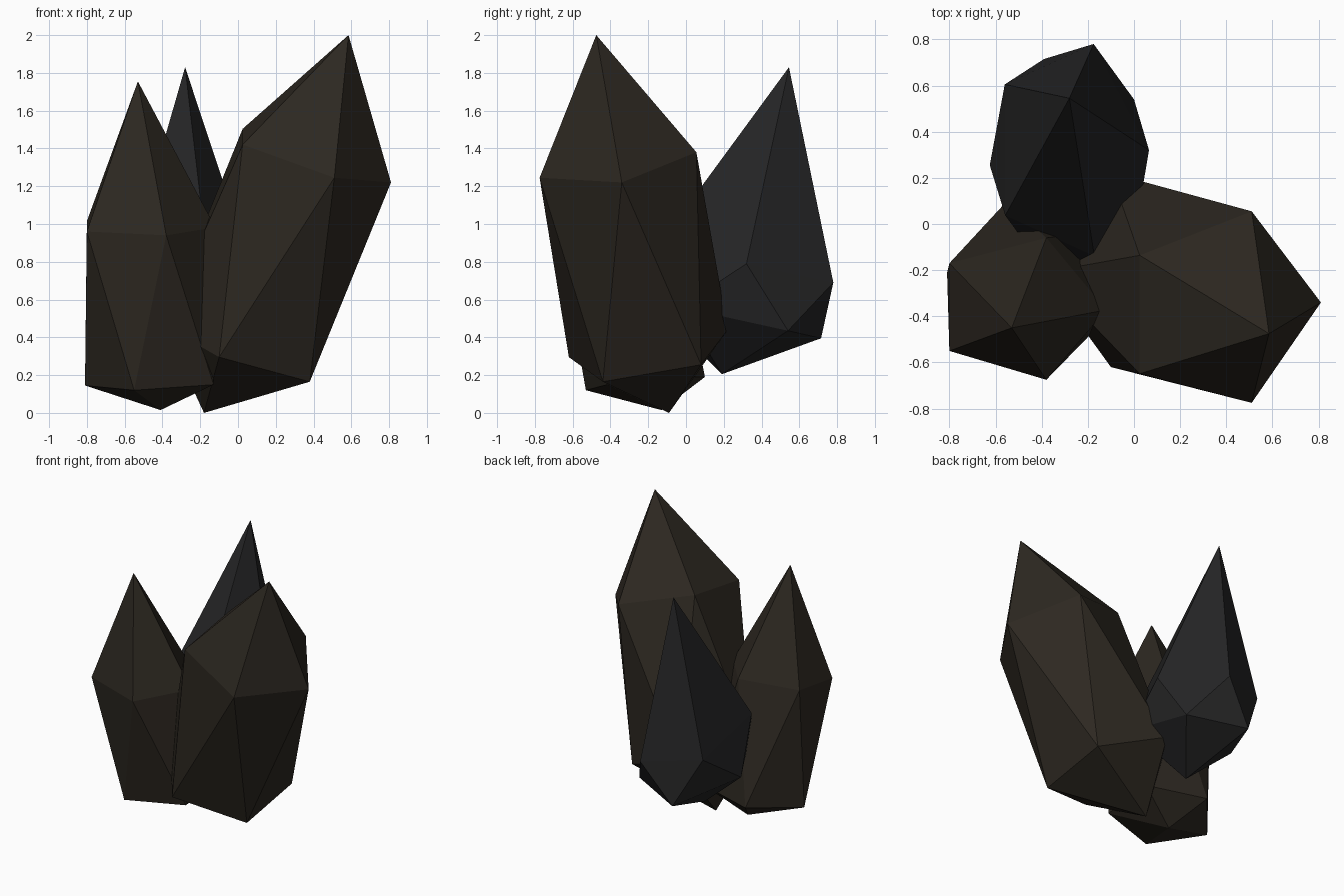
import bpy, bmesh
from mathutils import Vector

if "Cube" in bpy.data.objects:
    bpy.data.objects.remove(bpy.data.objects["Cube"])

PHI = (1 + 5 ** 0.5) / 2


def material(name, rgb):
    mat = bpy.data.materials.new(name)
    mat.diffuse_color = (*rgb, 1)
    mat.use_nodes = True
    mat.node_tree.nodes["Principled BSDF"].inputs["Base Color"].default_value = mat.diffuse_color
    return mat


def pentagon(a, b, c):
    """Complete a (sheared) regular pentagon from three consecutive corners."""
    a, b, c = Vector(a), Vector(b), Vector(c)
    return [a, b, c, a + PHI * (c - b), c + PHI * (a - b)]


def crystal(name, tip, upper, lower, root, mat):
    """Twenty-sided shard: tip, two staggered five-sided rings, root."""
    bm = bmesh.new()
    for p in [Vector(tip), *pentagon(*upper), *pentagon(*lower), Vector(root)]:
        bm.verts.new(p)
    bmesh.ops.convex_hull(bm, input=bm.verts[:])
    bmesh.ops.recalc_face_normals(bm, faces=bm.faces[:])
    mesh = bpy.data.meshes.new(name)
    bm.to_mesh(mesh)
    bm.free()
    mesh.materials.append(mat)
    obj = bpy.data.objects.new(name, mesh)
    bpy.context.collection.objects.link(obj)
    return obj


brown = material("dark_brown_stone", (0.026, 0.021, 0.015))
black = material("black_stone", (0.018, 0.018, 0.019))

# Tall shard leaning right
crystal("large_crystal", (0.585, -0.475, 2.0),
        [(0.51, 0.055, 1.38), (0.81, -0.34, 1.22), (0.51, -0.775, 1.245)],
        [(-0.10, -0.62, 0.295), (0.38, -0.44, 0.165), (0.38, 0.08, 0.255)],
        (-0.18, -0.09, 0.0), brown)

# Shorter upright shard on the left
crystal("left_crystal", (-0.53, -0.45, 1.755),
        [(-0.80, -0.17, 1.015), (-0.80, -0.55, 0.96), (-0.38, -0.675, 0.94)],
        [(-0.55, 0.10, 0.19), (-0.81, -0.21, 0.145), (-0.55, -0.53, 0.12)],
        (-0.41, -0.13, 0.015), brown)

# Dark shard at the back
crystal("back_crystal", (-0.28, 0.545, 1.83),
        [(-0.56, 0.605, 0.735), (-0.175, 0.78, 0.69), (0.065, 0.32, 0.79)],
        [(0.0, 0.54, 0.435), (-0.39, 0.715, 0.395), (-0.625, 0.255, 0.495)],
        (-0.29, 0.19, 0.205), black)
